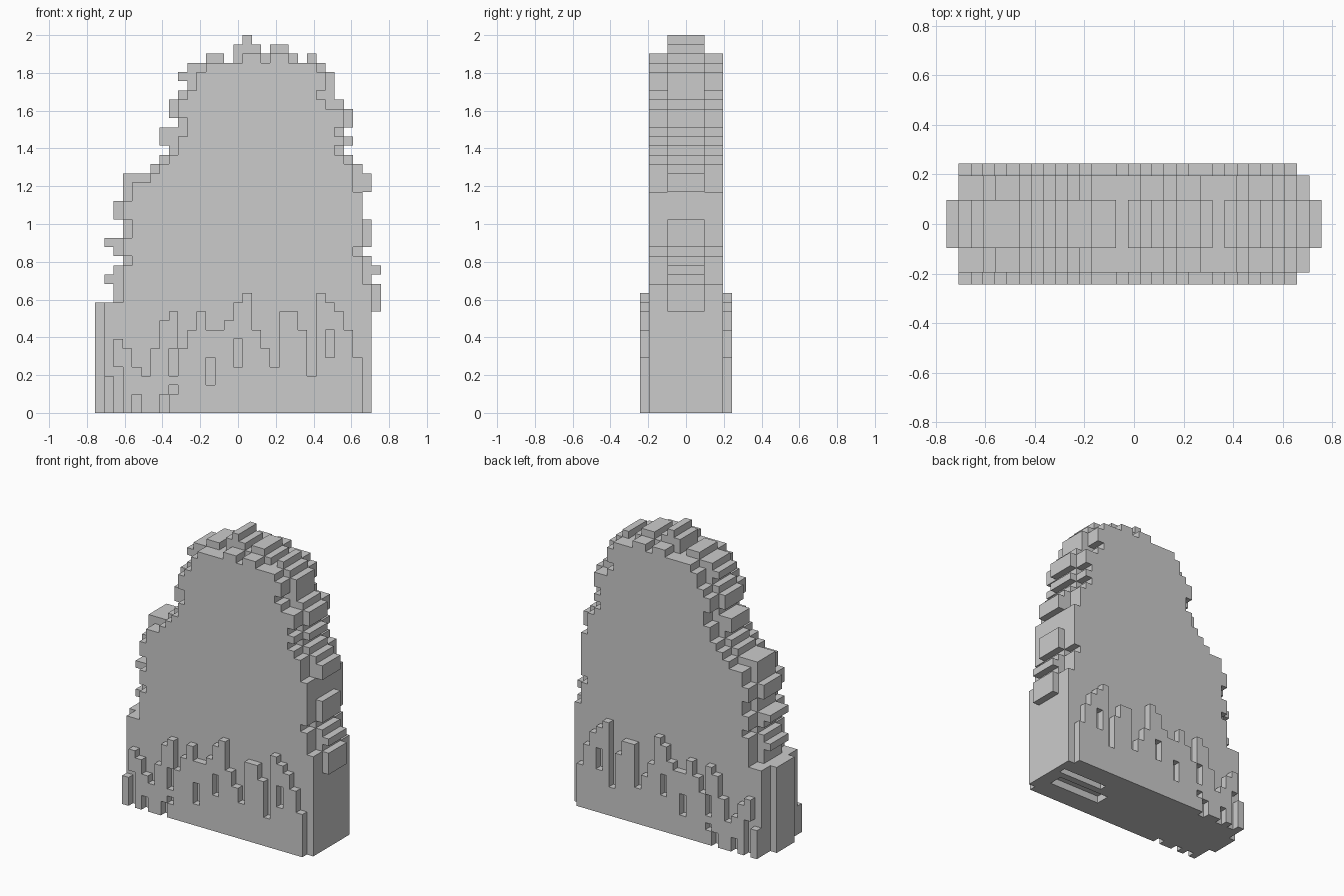
import bpy, bmesh

if "Cube" in bpy.data.objects:
    bpy.data.objects.remove(bpy.data.objects["Cube"])

U = 2 / 41            # block size
NX, NY = 31, 10       # blocks across and deep


def block_rows(lefts, rights, j0, j1):
    """Blocks filling each level between a left and right column."""
    return {(i, j, k) for k, (a, b) in enumerate(zip(lefts, rights))
            for i in range(a, b) for j in range(j0, j1)}


def box(i0, i1, j0, j1, k0, k1):
    return {(i, j, k) for i in range(i0, i1) for j in range(j0, j1) for k in range(k0, k1)}


# Narrow central layer: widest ragged outline, bottom level to crown
spine = block_rows(
    [0] * 12 + [2, 2, 1, 2, 3, 2, 1, 3, 3, 2, 2, 3, 3, 3, 6, 7, 8, 7, 7, 9, 8, 8, 9, 10, 9, 10],
    [30] * 11 + [31, 31, 31, 30, 31, 30, 29, 30, 30, 30, 29, 29, 29, 30, 30, 29, 28, 27, 28,
                 27, 28, 28, 27, 26, 26, 26, 25], 3, 7)
for a, b, k in [(12, 14, 38), (15, 22, 38), (23, 24, 38), (15, 18, 39), (19, 21, 39), (16, 17, 40)]:
    spine |= box(a, b, 3, 7, k, k + 1)

# Main slab: slightly inset outline, most of the thickness
slab = block_rows(
    [1] * 12 + [3, 3, 3, 3, 4, 3, 3, 4, 4, 3, 3, 4, 4, 6, 7, 8, 9, 9, 10, 10, 9, 9, 10, 11, 11, 12],
    [30] * 14 + [29, 29, 29, 28, 29, 29, 29, 29, 29, 29, 28, 28, 28, 27, 26, 27,
                 26, 27, 27, 25, 24, 25, 25, 24], 1, 9)
slab |= box(16, 18, 1, 9, 38, 39) | box(19, 21, 1, 9, 38, 39)

# Base cladding on front and back: uneven column heights
heights = [4, 8, 7, 5, 4, 7, 10, 11, 7, 9, 11, 9, 9, 10, 12, 13, 9, 7, 5,
           11, 11, 9, 4, 13, 12, 11, 9, 6]
cladding = set()
for n, h in enumerate(heights):
    for j in (0, NY - 1):
        cladding |= box(n + 1, n + 2, j, j + 1, 0, h)
# Gaps and holes in the cladding (column, bottom, top)
for i, k0, k1 in [(2, 0, 5), (4, 0, 2), (7, 0, 2), (8, 2, 3), (8, 4, 7), (12, 3, 6),
                  (15, 5, 8), (25, 6, 9)]:
    cladding -= box(i, i + 1, 0, NY, k0, k1)

# Shallow grooves in the underside
grooves = box(20, 28, 3, 5, 0, 1) | box(22, 29, 6, 7, 0, 1)
spine -= grooves
slab = slab - grooves - spine
everything = spine | slab | cladding

SIDES = [
    ((1, 0, 0), [(1, 0, 0), (1, 1, 0), (1, 1, 1), (1, 0, 1)]),
    ((-1, 0, 0), [(0, 0, 0), (0, 0, 1), (0, 1, 1), (0, 1, 0)]),
    ((0, 1, 0), [(0, 1, 0), (0, 1, 1), (1, 1, 1), (1, 1, 0)]),
    ((0, -1, 0), [(0, 0, 0), (1, 0, 0), (1, 0, 1), (0, 0, 1)]),
    ((0, 0, 1), [(0, 0, 1), (1, 0, 1), (1, 1, 1), (0, 1, 1)]),
    ((0, 0, -1), [(0, 0, 0), (0, 1, 0), (1, 1, 0), (1, 0, 0)]),
]


def build(name, blocks):
    """Make only the exposed block faces, then merge the flat areas."""
    bm = bmesh.new()
    corners = {}

    def corner(p):
        if p not in corners:
            corners[p] = bm.verts.new(((p[0] - NX / 2) * U, (p[1] - NY / 2) * U, p[2] * U))
        return corners[p]

    for c in sorted(blocks):
        for d, quad in SIDES:
            if tuple(a + b for a, b in zip(c, d)) not in everything:
                bm.faces.new([corner(tuple(a + b for a, b in zip(c, q))) for q in quad])
    bmesh.ops.dissolve_limit(bm, angle_limit=0.02, verts=bm.verts[:], edges=bm.edges[:])
    mesh = bpy.data.meshes.new(name)
    bm.to_mesh(mesh)
    bm.free()
    bpy.context.collection.objects.link(bpy.data.objects.new(name, mesh))


build("ragged_edge_core", spine)
build("stone_slab", slab)
build("base_cladding", cladding)
